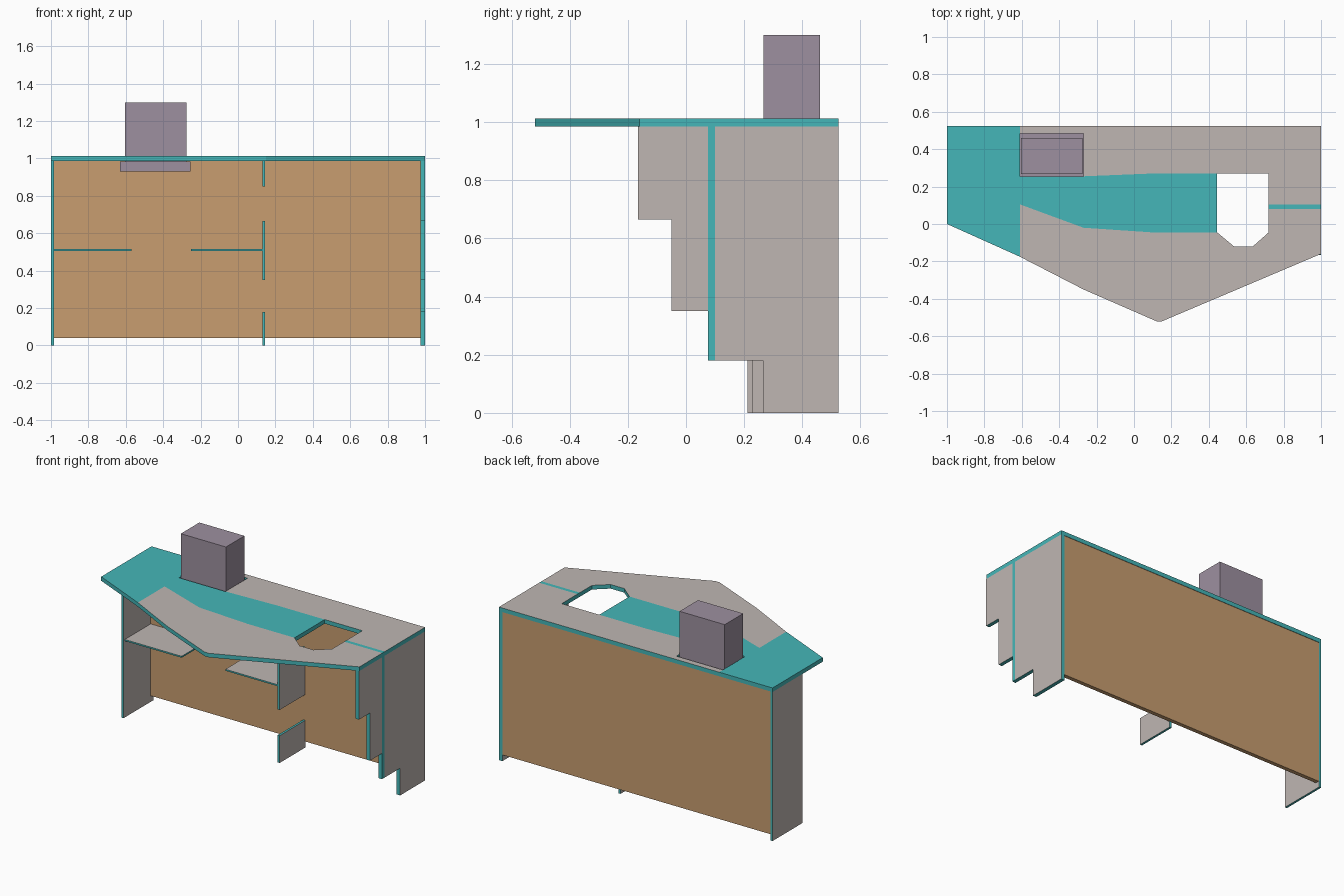
import bpy, bmesh
from mathutils import Vector

if "Cube" in bpy.data.objects:
    bpy.data.objects.remove(bpy.data.objects["Cube"])


def material(name, rgb):
    m = bpy.data.materials.new(name)
    m.diffuse_color = (*rgb, 1)
    m.use_nodes = True
    m.node_tree.nodes["Principled BSDF"].inputs["Base Color"].default_value = m.diffuse_color
    return m


GREY = material("grey_laminate", (0.52, 0.47, 0.45))
TEAL = material("teal_trim", (0.06, 0.47, 0.48))
WOOD = material("wood", (0.58, 0.34, 0.16))
PURPLE = material("purple_grey", (0.34, 0.28, 0.35))


def slab(name, axis, lo, hi, pieces, edge=TEAL):
    """Board made of adjoining flat outlines, given thickness along an axis."""
    mats = list(dict.fromkeys([edge] + [m for m, _ in pieces]))
    place = (lambda a, b: (lo, a, b)) if axis == 0 else (lambda a, b: (a, b, lo))
    bm = bmesh.new()
    for mat, pts in pieces:
        f = bm.faces.new([bm.verts.new(place(*p)) for p in pts])
        f.material_index = mats.index(mat)
    bmesh.ops.remove_doubles(bm, verts=bm.verts[:], dist=1e-4)
    bmesh.ops.recalc_face_normals(bm, faces=bm.faces[:])
    ext = bmesh.ops.extrude_face_region(bm, geom=bm.faces[:], use_keep_orig=True)
    step = Vector((0, 0, 0))
    step[axis] = hi - lo
    bmesh.ops.translate(bm, vec=step, verts=[g for g in ext["geom"] if isinstance(g, bmesh.types.BMVert)])
    bm.normal_update()
    for f in bm.faces:
        if abs(f.normal[axis]) < 0.5:
            f.material_index = 0
    bmesh.ops.recalc_face_normals(bm, faces=bm.faces[:])
    me = bpy.data.meshes.new(name)
    bm.to_mesh(me)
    bm.free()
    for m in mats:
        me.materials.append(m)
    ob = bpy.data.objects.new(name, me)
    bpy.context.collection.objects.link(ob)
    return ob


def rect(a0, a1, b0, b1):
    return [(a0, b0), (a1, b0), (a1, b1), (a0, b1)]


# Counter top with inlaid band, basin cut-out and opening for the box
top = [
    (TEAL, [(-1, .525), (-1, 0), (-.61, -.175), (-.61, .105), (-.61, .255), (-.61, .485), (-.61, .525)]),
    (GREY, rect(-.61, -.27, .485, .525)),
    (GREY, [(-.27, .525), (-.27, .485), (-.27, .255), (.1, .27), (.445, .27), (.445, .525)]),
    (TEAL, [(-.61, .255), (-.61, .105), (-.27, -.02), (.1, -.045), (.445, -.045),
            (.445, .27), (.1, .27), (-.27, .255)]),
    (GREY, [(-.61, .105), (-.61, -.175), (-.27, -.35), (.12, -.52), (.15, -.52), (.535, -.357),
            (.535, -.12), (.445, -.045), (.1, -.045), (-.27, -.02)]),
    (GREY, [(.535, -.12), (.535, -.357), (1, -.16), (1, .08), (.72, .08), (.72, -.045), (.635, -.12)]),
    (TEAL, rect(.72, 1, .08, .105)),
    (GREY, [(.445, .525), (.445, .27), (.72, .27), (.72, .105), (1, .105), (1, .525)]),
]
slab("counter_top", 2, .985, 1.012, top)

# Right end panel, stepped in towards the floor, with a vertical teal stripe
slab("right_panel", 0, .975, 1, [
    (GREY, [(-.165, .985), (-.165, .665), (-.05, .665), (-.05, .35), (.075, .35), (.075, .985)]),
    (TEAL, [(.075, .985), (.075, .35), (.075, .18), (.1, .18), (.1, .985)]),
    (GREY, [(.1, .985), (.1, .18), (.265, .18), (.265, 0), (.525, 0), (.525, .985)]),
])

# Left end panel
slab("left_panel", 0, -1, -.985, [(GREY, rect(.212, .525, 0, .985))])

# Middle divider in three parts
for part, z0, z1 in (("lower", 0, .18), ("middle", .35, .665), ("upper", .85, .985)):
    slab(part + "_divider", 0, .13, .145, [(GREY, rect(.228, .5, z0, z1))])

# Shelves on each side of the gap
for side, x0, x1 in (("left", -.985, -.57), ("right", -.25, .13)):
    slab(side + "_shelf", 2, .505, .515, [(GREY, rect(x0, x1, .225, .5))])

# Back panel, raised off the floor
slab("back_panel", 2, .04, .985, [(WOOD, rect(-.985, .975, .495, .522))], WOOD)

# Box standing in the opening, with its tray under the counter
slab("counter_box", 2, .975, 1.3, [(PURPLE, rect(-.605, -.275, .267, .46))], PURPLE)
slab("box_tray", 2, .93, .984, [(PURPLE, rect(-.63, -.255, .25, .49))], PURPLE)
